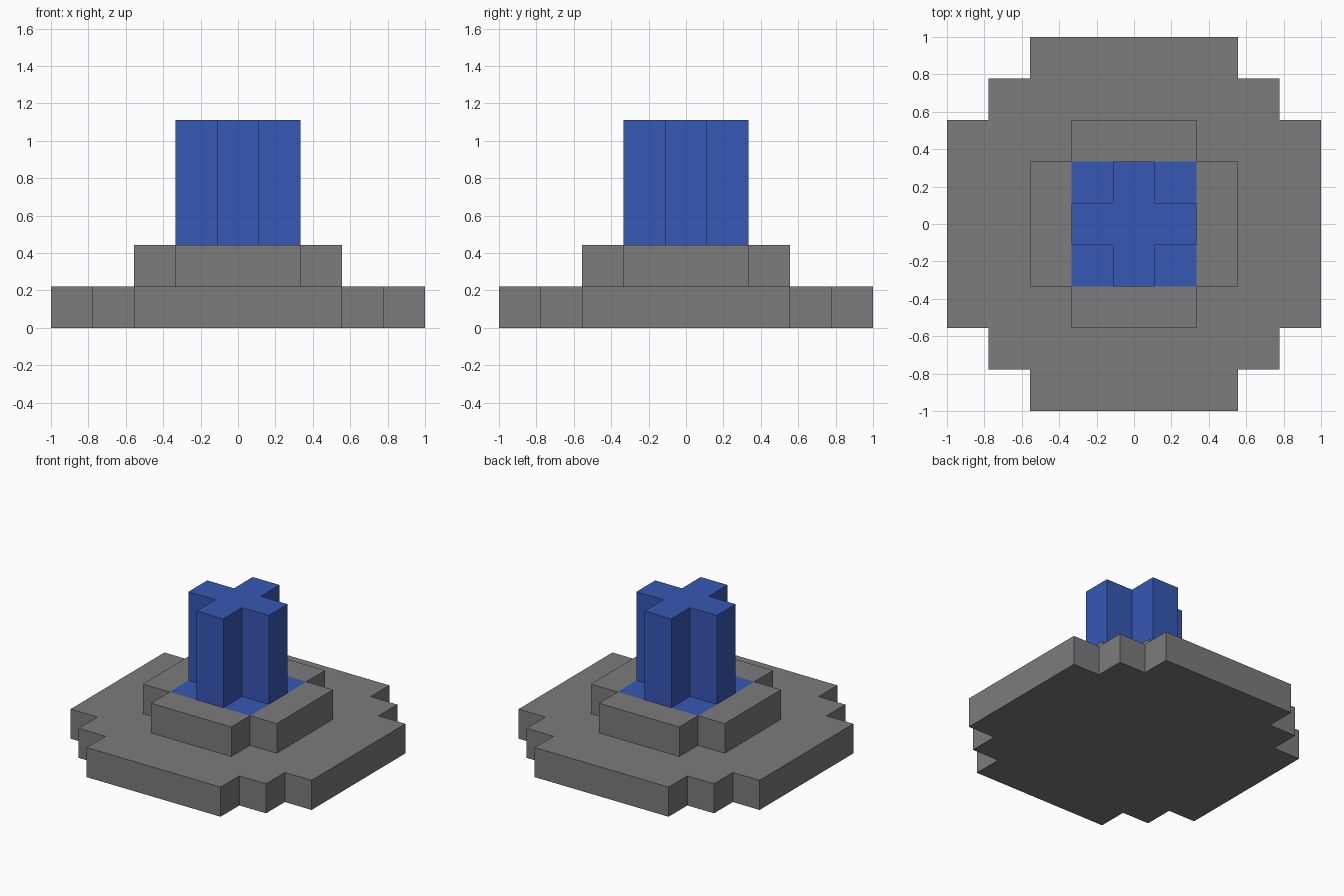
import bpy, bmesh
from mathutils import Vector

if "Cube" in bpy.data.objects:
    bpy.data.objects.remove(bpy.data.objects["Cube"], do_unlink=True)

U = 2 / 9  # block size


def material(name, color):
    mat = bpy.data.materials.new(name)
    mat.use_nodes = True
    mat.diffuse_color = color
    mat.node_tree.nodes["Principled BSDF"].inputs["Base Color"].default_value = color
    return mat


grey = material("stone grey", (0.2, 0.2, 0.2, 1))
blue = material("deep blue", (0.037, 0.098, 0.46, 1))


def stepped_outline(steps):
    """Stepped round outline from the half widths of its blocks, counter-clockwise."""
    quarter = []
    for i, a in enumerate(steps):
        b = steps[-1 - i]
        if i:
            quarter.append((b, steps[i - 1]))
        quarter.append((b, a))
    points = []
    for _ in range(4):
        points += quarter
        quarter = [(-y, x) for x, y in quarter]
    return points


def stepped_prism(name, steps, bottom, top, mats, inlay=None):
    """Extrude a stepped outline; inlay is the half width of a square on top."""
    bm = bmesh.new()
    verts = [bm.verts.new((x * U, y * U, bottom * U)) for x, y in stepped_outline(steps)]
    base = bm.faces.new(verts)
    extruded = bmesh.ops.extrude_face_region(bm, geom=[base], use_keep_orig=True)
    raised = [v for v in extruded["geom"] if isinstance(v, bmesh.types.BMVert)]
    bmesh.ops.translate(bm, vec=(0, 0, (top - bottom) * U), verts=raised)
    bmesh.ops.recalc_face_normals(bm, faces=bm.faces)
    if inlay:
        # Cut the top along the square and colour the inside
        for axis in (Vector((1, 0, 0)), Vector((0, 1, 0))):
            for side in (-1, 1):
                bmesh.ops.bisect_plane(bm, geom=bm.verts[:] + bm.edges[:] + bm.faces[:],
                                       dist=1e-5, plane_co=axis * side * inlay * U, plane_no=axis)
        for face in bm.faces:
            c = face.calc_center_median()
            if face.normal.z > 0.9 and max(abs(c.x), abs(c.y)) < inlay * U:
                face.material_index = 1
    mesh = bpy.data.meshes.new(name)
    bm.to_mesh(mesh)
    bm.free()
    for mat in mats:
        mesh.materials.append(mat)
    obj = bpy.data.objects.new(name, mesh)
    bpy.context.collection.objects.link(obj)
    return obj


# Wide base, cross-shaped plinth with a blue floor, and cross-shaped pillar
stepped_prism("base", [2.5, 3.5, 4.5], 0, 1, [grey])
stepped_prism("plinth", [1.5, 2.5], 1, 2, [grey, blue], inlay=1.5)
stepped_prism("pillar", [0.5, 1.5], 2, 5, [blue])
